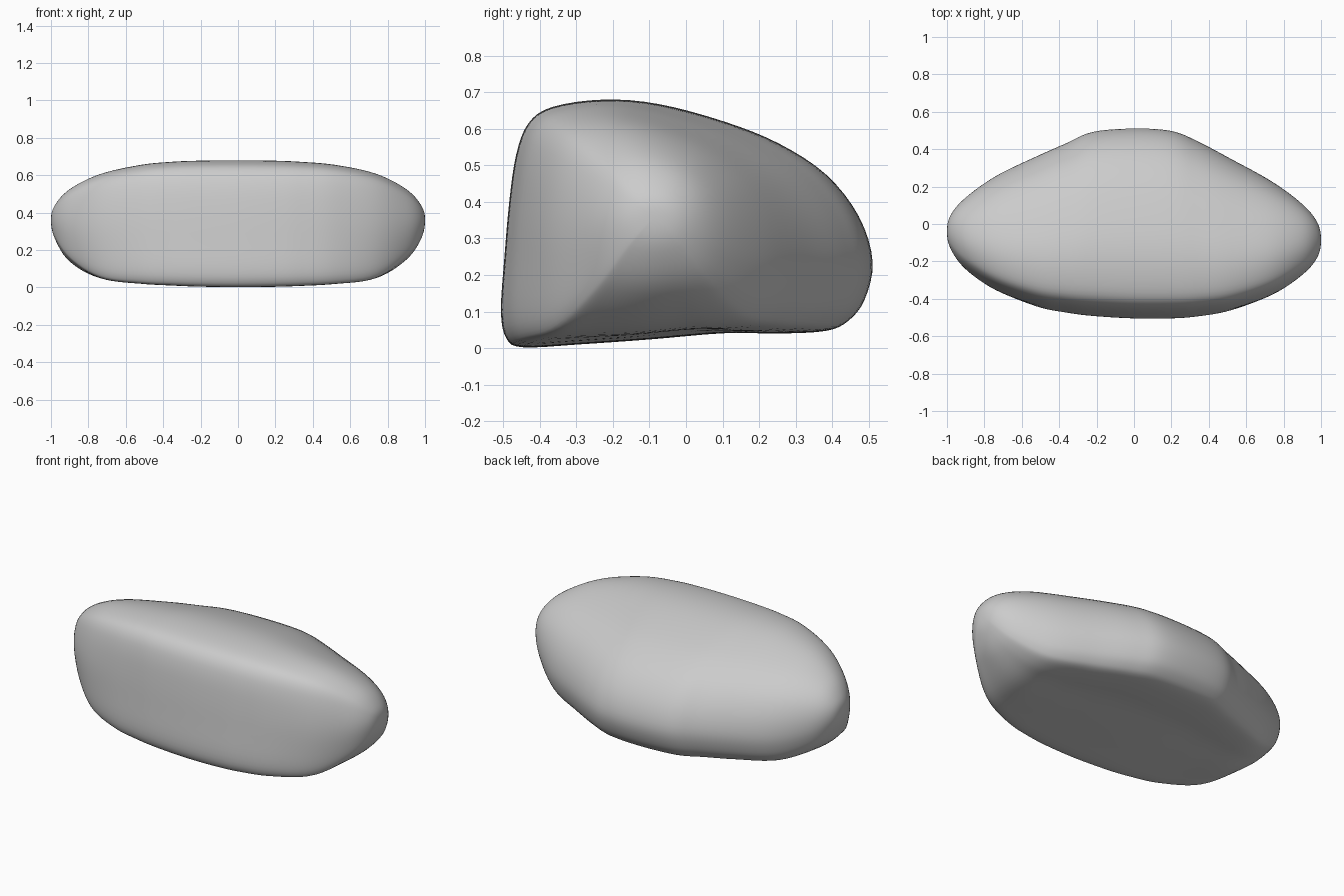
import bpy
import bmesh
from mathutils import Vector

default = bpy.data.objects.get("Cube")
if default:
    bpy.data.objects.remove(default, do_unlink=True)


def spline(points, steps):
    """Smooth curve through points; the first and last only steer the ends."""
    pts = [Vector(p) for p in points]
    out = []
    for a, b, c, d in zip(pts, pts[1:], pts[2:], pts[3:]):
        for i in range(steps):
            t = i / steps
            out.append(0.5 * (2 * b + (c - a) * t
                              + (2 * a - 5 * b + 4 * c - d) * t ** 2
                              + (3 * b - a - 3 * c + d) * t ** 3))
    return out + [pts[-2]]


# Middle cross-section (y, z): upright front, sloping top, flat underside
profile = [
    (-.51, .10), (-.50, .25), (-.487, .40), (-.468, .53), (-.435, .615),
    (-.37, .66), (-.23, .68), (-.08, .668), (.10, .62), (.25, .56),
    (.38, .475), (.47, .36), (.508, .235), (.485, .13), (.44, .073),
    (.38, .046), (.25, .039), (.10, .04), (-.10, .023), (-.30, .009),
    (-.45, .001), (-.495, .025),
]
loop = spline([profile[-1]] + profile + profile[:2], 4)[:-1]
section = [Vector((y / .51, (z - .34) / .34)) for y, z in loop]

# Outline along the length: x, front y, back y, bottom z, top z
outline = [
    (-1, -.04, -.04, .36, .36),
    (-.98, -.135, .05, .26, .44),
    (-.90, -.245, .145, .13, .53),
    (-.74, -.36, .26, .035, .61),
    (-.52, -.445, .365, .015, .657),
    (-.36, -.475, .435, .009, .672),
    (-.22, -.492, .495, .004, .678),
    (0, -.505, .513, .001, .68),
    (.20, -.505, .50, .003, .678),
    (.34, -.495, .445, .007, .672),
    (.52, -.465, .35, .014, .657),
    (.74, -.385, .23, .035, .612),
    (.90, -.275, .11, .14, .53),
    (.98, -.18, .01, .26, .44),
    (1, -.085, -.085, .36, .36),
]


def mirrored(station):
    """Swap front/back and bottom/top so the ends close round."""
    x, front, back, low, high = station
    return (x, back, front, high, low)


stations = spline([mirrored(outline[1])] + outline + [mirrored(outline[-2])], 6)

# Loft the rock, easing the section toward an ellipse at the ends
bm = bmesh.new()
rings = []
for x, front, back, low, high in stations[1:-1]:
    ease = 0.8 * min(1, abs(x)) ** 4
    ring = []
    for p in section:
        q = p.lerp(p.normalized(), ease)
        ring.append(bm.verts.new((x,
                                  (front + back) / 2 + q.x * (back - front) / 2,
                                  (low + high) / 2 + q.y * (high - low) / 2)))
    rings.append(ring)

count = len(section)
for a, b in zip(rings, rings[1:]):
    for i in range(count):
        j = (i + 1) % count
        bm.faces.new((a[i], a[j], b[j], b[i]))
for station, ring in ((stations[0], rings[0]), (stations[-1], rings[-1])):
    tip = bm.verts.new((station[0], station[1], station[3]))
    for i in range(count):
        bm.faces.new((ring[i], ring[(i + 1) % count], tip))

# Soften small ripples in the lofted surface
bmesh.ops.smooth_vert(bm, verts=bm.verts, factor=0.5,
                      use_axis_x=True, use_axis_y=True, use_axis_z=True)
bmesh.ops.recalc_face_normals(bm, faces=bm.faces)
for face in bm.faces:
    face.smooth = True

mesh = bpy.data.meshes.new("smooth_rock")
bm.to_mesh(mesh)
bm.free()
rock = bpy.data.objects.new("smooth_rock", mesh)
bpy.context.collection.objects.link(rock)

# Plain stone colour
stone = bpy.data.materials.new("stone_grey")
stone.use_nodes = True
stone.diffuse_color = (0.6, 0.6, 0.6, 1)
stone.node_tree.nodes["Principled BSDF"].inputs["Base Color"].default_value = (0.6, 0.6, 0.6, 1)
mesh.materials.append(stone)
